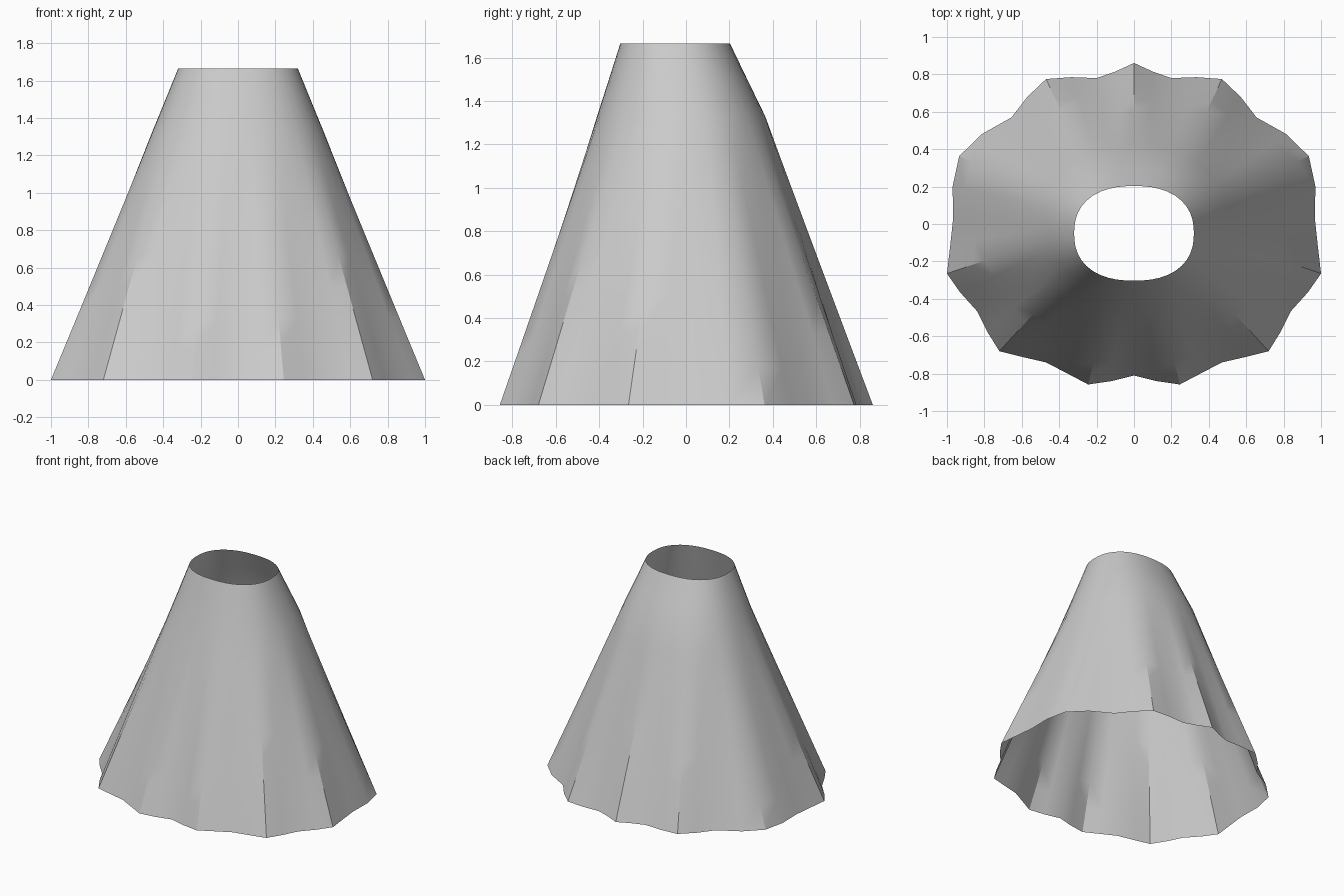
import bpy, bmesh, math

if "Cube" in bpy.data.objects:
    bpy.data.objects.remove(bpy.data.objects["Cube"])

# Hem outline, right half, from back centre to front centre (x, y)
HALF = [(0, .861), (.10, .815), (.20, .78), (.335, .785), (.47, .775), (.57, .68),
        (.655, .57), (.815, .48), (.935, .362), (.97, .20), (.967, .03), (.982, -.11),
        (1.0, -.265), (.93, -.365), (.84, -.465), (.785, -.575), (.72, -.68),
        (.60, -.71), (.47, -.74), (.355, -.80), (.245, -.858), (.12, -.84), (0, -.81)]
HEM = HALF + [(-x, y) for x, y in HALF[-2:0:-1]]
N = len(HEM)
TOP_Z, HIP_Z = 1.665, 1.33


def oval(rx, y_back, y_front, n):
    """Rounded oval ring, starting at the back."""
    cy, ry = (y_back + y_front) / 2, (y_back - y_front) / 2
    ring = []
    for i in range(N):
        a = 2 * math.pi * i / N
        s, c = math.sin(a), math.cos(a)
        r = (abs(s) ** n + abs(c) ** n) ** (-1 / n)
        ring.append((rx * r * s, cy + ry * r * c))
    return ring


def mix(a, b, t):
    return [(p[0] + (q[0] - p[0]) * t, p[1] + (q[1] - p[1]) * t) for p, q in zip(a, b)]


# Hem with the folds averaged away
weights = [(-2, .125), (-1, .25), (0, .25), (1, .25), (2, .125)]
smooth_hem = [tuple(sum(w * HEM[(i + k) % N][c] for k, w in weights) / .986 for c in (0, 1))
              for i in range(N)]

waist = oval(.32, .203, -.303, 2.35)
hip = oval(.457, .365, -.41, 2.2)

# Rings from waist to hem: plain band, then folds that deepen downwards
rings = [(TOP_Z, waist), (1.5, mix(waist, hip, .49)), (HIP_Z, hip)]
STEPS = 8
for k in range(1, STEPS + 1):
    u = k / STEPS
    base = mix(hip, smooth_hem, u)
    g = u ** 1.15
    ring = [(b[0] + (h[0] - s[0]) * g, b[1] + (h[1] - s[1]) * g)
            for b, h, s in zip(base, HEM, smooth_hem)]
    rings.append((HIP_Z * (1 - u), ring))

bm = bmesh.new()
rows = [[bm.verts.new((x, y, z)) for x, y in ring] for z, ring in rings]
for a, b in zip(rows, rows[1:]):
    for i in range(N):
        j = (i + 1) % N
        bm.faces.new((a[i], a[j], b[j], b[i]))
bm.normal_update()
# Make the faces point outwards
if sum(f.normal.dot(f.calc_center_median().xy.to_3d()) for f in bm.faces) < 0:
    bmesh.ops.reverse_faces(bm, faces=bm.faces[:])

mesh = bpy.data.meshes.new("pleated_skirt")
bm.to_mesh(mesh)
bm.free()
skirt = bpy.data.objects.new("pleated_skirt", mesh)
bpy.context.collection.objects.link(skirt)
bpy.context.view_layer.objects.active = skirt
skirt.select_set(True)
bpy.ops.object.shade_smooth_by_angle(angle=math.radians(30))
